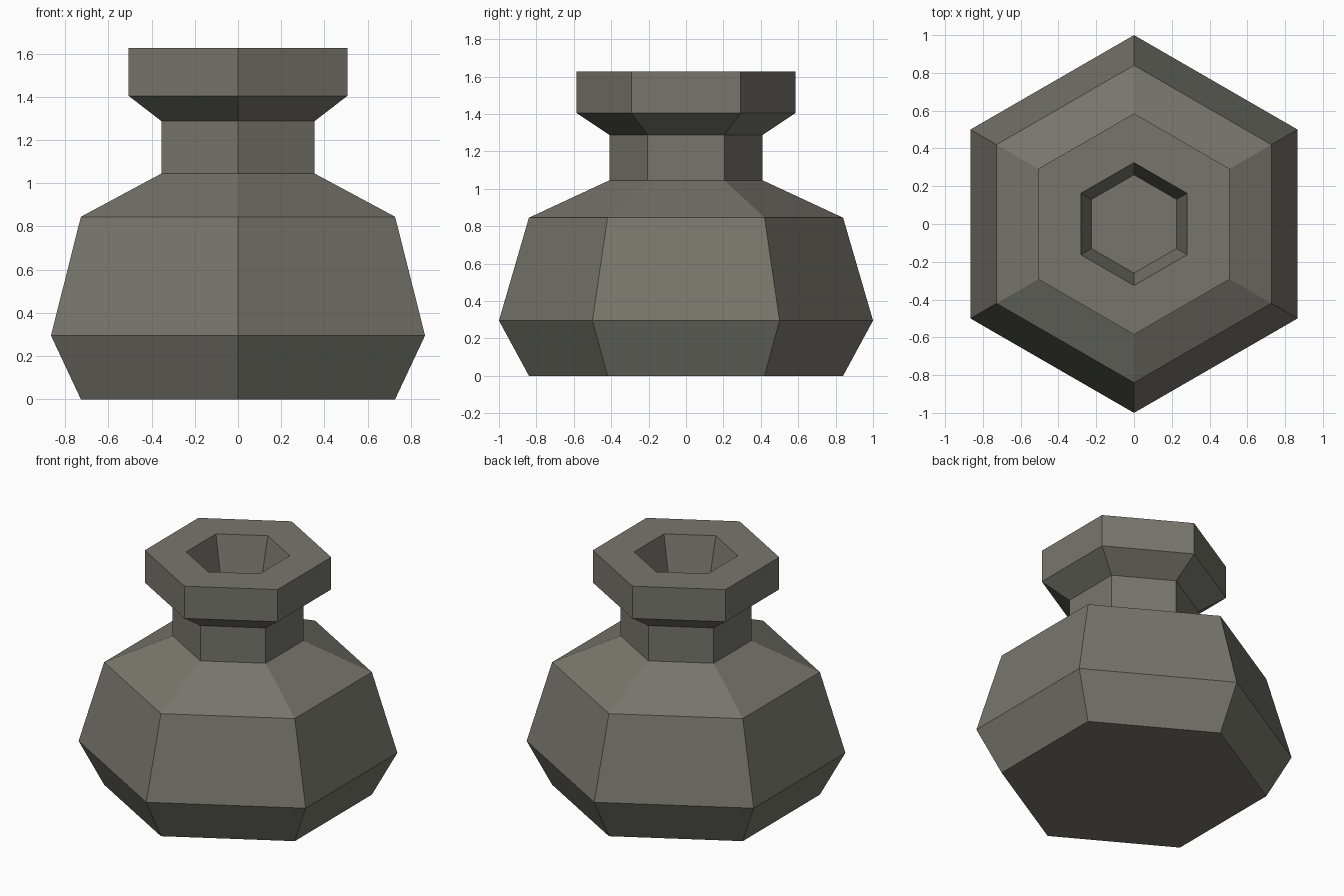
import bpy, bmesh, math

if "Cube" in bpy.data.objects:
    bpy.data.objects.remove(bpy.data.objects["Cube"])

SIDES = 6
# (radius, height) from the base, up the outside, over the rim and down into the mouth
PROFILE = [
    (0.84, 0.0), (1.0, 0.295), (0.84, 0.845),    # body
    (0.41, 1.045), (0.41, 1.288),                # shoulder and neck
    (0.585, 1.405), (0.585, 1.627),              # flared rim
    (0.325, 1.627), (0.26, 1.365),               # mouth recess
]

stone = bpy.data.materials.new("grey stone")
stone.diffuse_color = (0.185, 0.182, 0.152, 1.0)
stone.use_nodes = True
stone.node_tree.nodes["Principled BSDF"].inputs["Base Color"].default_value = stone.diffuse_color

bm = bmesh.new()


def ring(radius, z):
    """Hexagon of vertices with corners on the y axis."""
    angles = [math.pi / 2 + 2 * math.pi * i / SIDES for i in range(SIDES)]
    return [bm.verts.new((radius * math.cos(a), radius * math.sin(a), z)) for a in angles]


# Lathe the profile with flat faces, then close the base and the mouth floor
rings = [ring(r, z) for r, z in PROFILE]
for low, high in zip(rings, rings[1:]):
    for i in range(SIDES):
        j = (i + 1) % SIDES
        bm.faces.new((low[i], low[j], high[j], high[i]))
bm.faces.new(list(reversed(rings[0])))
bm.faces.new(rings[-1])
bmesh.ops.recalc_face_normals(bm, faces=bm.faces)

mesh = bpy.data.meshes.new("pot")
bm.to_mesh(mesh)
bm.free()
mesh.materials.append(stone)
bpy.context.collection.objects.link(bpy.data.objects.new("pot", mesh))
